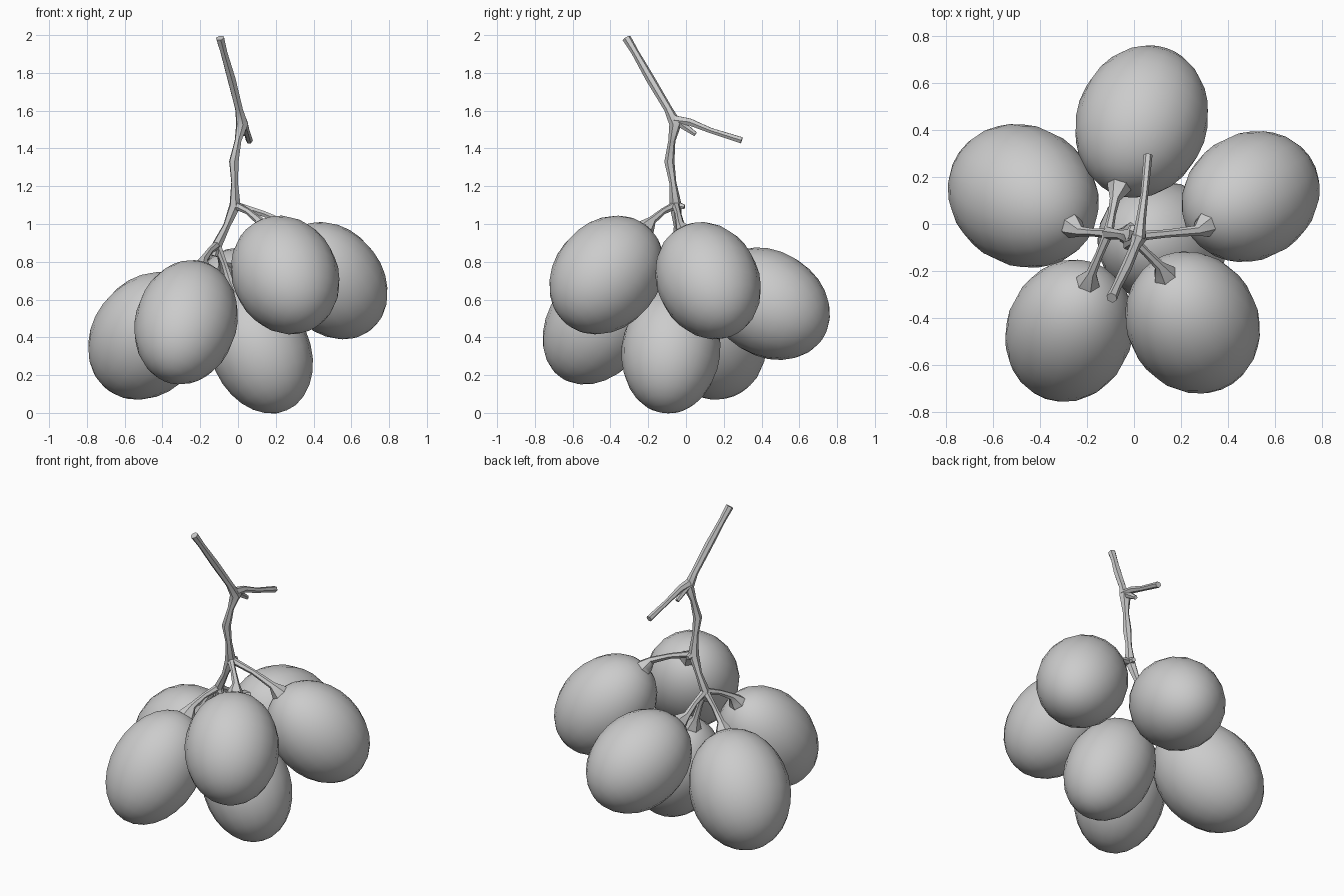
import bpy
from mathutils import Vector

if "Cube" in bpy.data.objects:
    bpy.data.objects.remove(bpy.data.objects["Cube"])

UP = Vector((0, 0, 1))


def grape(name, centre, axis, short, long):
    """Egg-round fruit whose long axis points at its stalk."""
    bpy.ops.mesh.primitive_uv_sphere_add(segments=20, ring_count=14, radius=1)
    ob = bpy.context.object
    ob.name = name
    ob.scale = (short, short, long)
    ob.rotation_mode = 'QUATERNION'
    ob.rotation_quaternion = UP.rotation_difference(axis)
    ob.location = centre
    bpy.ops.object.shade_smooth()


def twig(name, points):
    """Six-sided tapering tube through (x, y, z, radius) points."""
    cu = bpy.data.curves.new(name, 'CURVE')
    cu.dimensions = '3D'
    cu.bevel_depth = 1
    cu.bevel_resolution = 1
    cu.use_fill_caps = True
    sp = cu.splines.new('POLY')
    sp.points.add(len(points) - 1)
    for p, (x, y, z, r) in zip(sp.points, points):
        p.co = (x, y, z, 1)
        p.radius = r
    ob = bpy.data.objects.new(name, cu)
    bpy.context.collection.objects.link(ob)
    bpy.ops.object.select_all(action='DESELECT')
    ob.select_set(True)
    bpy.context.view_layer.objects.active = ob
    bpy.ops.object.convert(target='MESH')
    bpy.ops.object.shade_smooth_by_angle(angle=0.9)


# Main stem with its side shoot and broken stub
twig("main_stem", [(-.095, -.315, 1.985, .024), (-.075, -.27, 1.91, .02),
                   (-.035, -.19, 1.77, .024), (.005, -.095, 1.61, .022),
                   (.022, -.055, 1.53, .034), (.0, -.075, 1.44, .019),
                   (-.022, -.088, 1.33, .027), (-.018, -.07, 1.22, .019),
                   (-.015, -.055, 1.1, .032), (-.06, -.045, .99, .02),
                   (-.11, -.04, .89, .028), (-.125, -.045, .83, .018)])
twig("side_shoot", [(.02, -.06, 1.55, .028), (.03, .02, 1.54, .021),
                    (.045, .13, 1.495, .016), (.06, .295, 1.443, .019)])
twig("stem_stub", [(.02, -.04, 1.54, .025), (.03, .05, 1.475, .013)])
twig("upper_bud", [(-.015, -.055, 1.1, .025), (-.005, -.008, 1.09, .014)])

# Fruit: centre, direction to stalk, short and long radius, stalk origin
upper, lower = Vector((-.015, -.055, 1.1)), Vector((-.11, -.04, .89))
fruit = {
    "front_right": ((.25, -.42, .73), (-.35, .6, .72), .28, .344, upper),
    "right": ((.497, .117, .70), (-.57, -.36, .73), .27, .342, upper),
    "back": ((.033, .437, .578), (-.28, -.81, .5), .28, .346, lower),
    "left": ((-.472, .12, .408), (.56, -.35, .73), .298, .369, lower),
    "front_left": ((-.275, -.455, .48), (.22, .58, .78), .27, .363, lower),
    "bottom": ((.12, -.08, .328), (-.4, .1, .9), .262, .345, lower),
}
for name, (c, d, short, long, origin) in fruit.items():
    c, d = Vector(c), Vector(d).normalized()
    grape("grape_" + name, c, d, short, long)
    # Stalk flares into a cap where it meets the fruit
    tip, cap, neck = (c + d * (long + k) for k in (-.015, .012, .06))
    mid = origin.lerp(neck, .55) + Vector((0, 0, .01))
    twig("stalk_" + name, [(*origin, .022), (*mid, .017), (*neck, .022),
                           (*cap, .046), (*tip, .056)])
